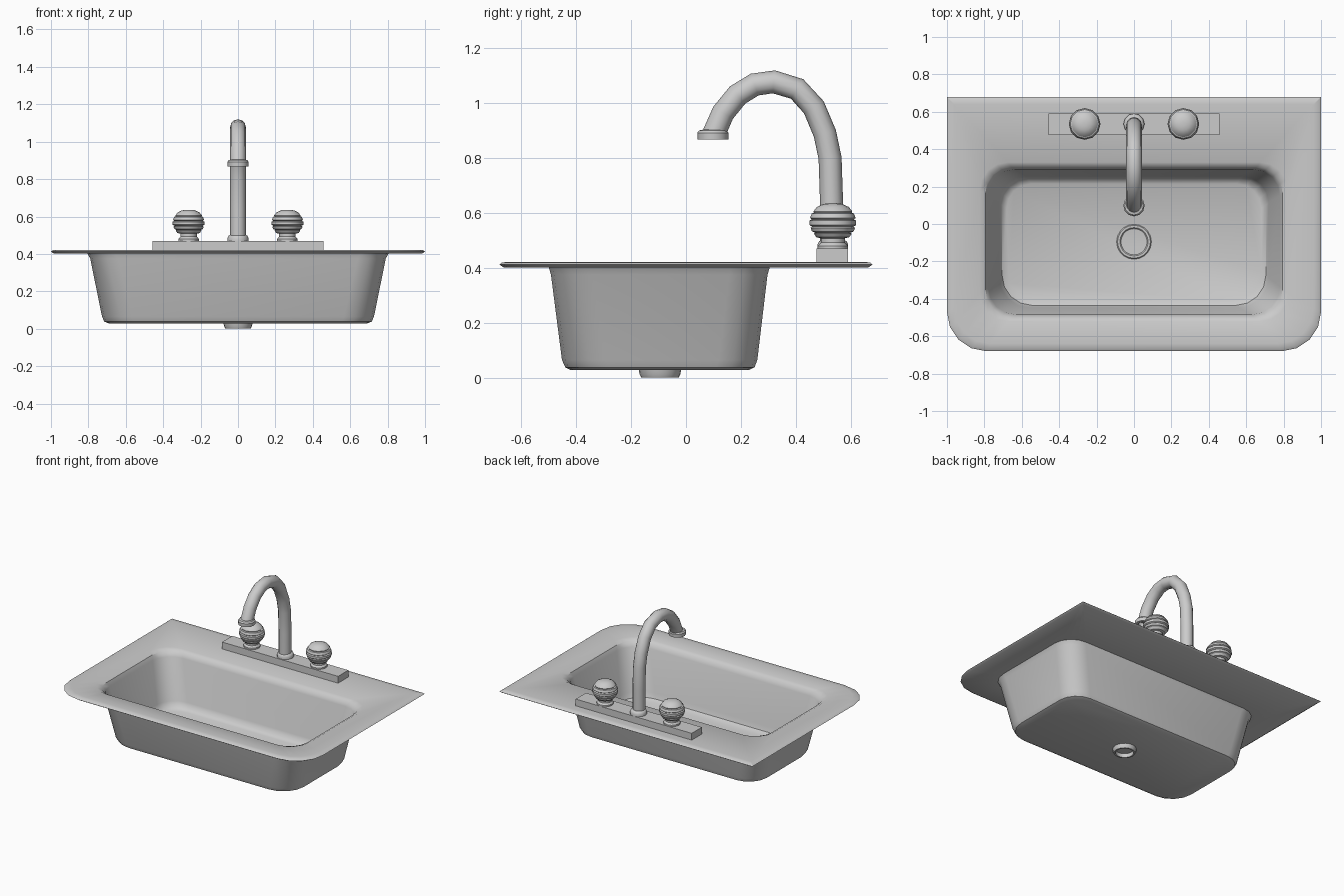
import bpy, math

if "Cube" in bpy.data.objects:
    bpy.data.objects.remove(bpy.data.objects["Cube"])


def make_object(name, verts, faces, angle=35):
    mesh = bpy.data.meshes.new(name)
    mesh.from_pydata(verts, [], faces)
    obj = bpy.data.objects.new(name, mesh)
    bpy.context.collection.objects.link(obj)
    bpy.ops.object.select_all(action='DESELECT')
    obj.select_set(True)
    bpy.context.view_layer.objects.active = obj
    bpy.ops.object.mode_set(mode='EDIT')
    bpy.ops.mesh.select_all(action='SELECT')
    bpy.ops.mesh.normals_make_consistent(inside=False)
    bpy.ops.object.mode_set(mode='OBJECT')
    if angle:
        bpy.ops.object.shade_smooth_by_angle(angle=math.radians(angle))
    return obj


def loft(name, rings, caps=True, closed=False, angle=35):
    n = len(rings[0])
    verts = [v for r in rings for v in r]
    last = len(rings) if closed else len(rings) - 1
    faces = []
    for i in range(last):
        a, b = i * n, ((i + 1) % len(rings)) * n
        for j in range(n):
            k = (j + 1) % n
            faces.append((a + j, a + k, b + k, b + j))
    if caps and not closed:
        faces.append(tuple(range(n)))
        faces.append(tuple(range(len(verts) - n, len(verts))))
    return make_object(name, verts, faces, angle)


def rounded_rect(x, y0, y1, rf, rb, z, seg=4):
    """Outline with separate front and back corner radii."""
    pts = []
    corners = [(x - rb, y1 - rb, rb, 0), (rb - x, y1 - rb, rb, 90),
               (rf - x, y0 + rf, rf, 180), (x - rf, y0 + rf, rf, 270)]
    for cx, cy, r, start in corners:
        for i in range(seg + 1):
            a = math.radians(start + 90 * i / seg)
            pts.append((cx + r * math.cos(a), cy + r * math.sin(a), z))
    return pts


def lathe(name, cx, cy, profile, sides=12, closed=False, angle=35):
    rings = [[(cx + r * math.cos(2 * math.pi * j / sides),
               cy + r * math.sin(2 * math.pi * j / sides), z)
              for j in range(sides)] for r, z in profile]
    return loft(name, rings, closed=closed, angle=angle)


# Basin and deck: one shell from inner floor, over the rim, to outer floor
loft("sink_basin", [rounded_rect(*s) for s in (
    (0.68, -0.41, 0.215, 0.15, 0.13, 0.040),
    (0.705, -0.435, 0.24, 0.16, 0.14, 0.055),
    (0.72, -0.447, 0.255, 0.16, 0.14, 0.090),
    (0.78, -0.485, 0.292, 0.15, 0.14, 0.375),
    (0.795, -0.50, 0.305, 0.15, 0.14, 0.405),
    (0.825, -0.52, 0.33, 0.15, 0.15, 0.420),
    (0.96, -0.64, 0.64, 0.19, 0.004, 0.422),
    (0.99, -0.67, 0.67, 0.21, 0.003, 0.420),
    (1.0, -0.68, 0.68, 0.21, 0.002, 0.412),
    (0.985, -0.665, 0.665, 0.20, 0.002, 0.402),
    (0.805, -0.50, 0.305, 0.15, 0.14, 0.402),
    (0.79, -0.492, 0.297, 0.15, 0.14, 0.375),
    (0.727, -0.452, 0.26, 0.16, 0.14, 0.065),
    (0.715, -0.44, 0.25, 0.16, 0.14, 0.038),
    (0.69, -0.42, 0.23, 0.15, 0.13, 0.028))])

# Drain ring in the floor and the outlet collar beneath
lathe("drain_ring", 0, -0.095,
      [(0.095, 0.038), (0.088, 0.046), (0.076, 0.046), (0.068, 0.038)],
      sides=20, closed=True)
lathe("drain_outlet", 0, -0.095,
      [(0.078, 0.032), (0.074, 0.012), (0.068, 0.0), (0.058, 0.0), (0.058, 0.032)],
      sides=20, closed=True)

# Faucet base plate
loft("faucet_plate", [[(-0.458, 0.475, z), (0.458, 0.475, z),
                       (0.458, 0.59, z), (-0.458, 0.59, z)] for z in (0.415, 0.47)])

# Ribbed ball handles on short necks
ball = [(0.055, 0.468), (0.055, 0.48), (0.044, 0.492), (0.044, 0.508),
        (0.06, 0.512), (0.069, 0.525), (0.064, 0.528),
        (0.076, 0.533), (0.081, 0.546), (0.075, 0.55),
        (0.085, 0.556), (0.085, 0.572), (0.077, 0.577),
        (0.083, 0.582), (0.077, 0.598), (0.069, 0.601),
        (0.071, 0.606), (0.058, 0.622), (0.035, 0.633), (0.012, 0.636)]
for side, x in (("left", -0.264), ("right", 0.264)):
    lathe(side + "_handle", x, 0.535, ball, sides=12, angle=32)

# Gooseneck spout swept along its side profile
path = [(0.53, 0.46), (0.53, 0.65), (0.525, 0.80), (0.506, 0.89), (0.466, 0.985),
        (0.405, 1.052), (0.32, 1.078), (0.25, 1.068), (0.188, 1.03),
        (0.135, 0.965), (0.10, 0.885)]
rings = []
for i, (y, z) in enumerate(path):
    p, q = path[max(i - 1, 0)], path[min(i + 1, len(path) - 1)]
    ty, tz = q[0] - p[0], q[1] - p[1]
    length = math.hypot(ty, tz)
    ny, nz = tz / length, -ty / length
    ring = []
    for j in range(12):
        a = 2 * math.pi * j / 12
        c, s = 0.042 * math.cos(a), 0.042 * math.sin(a)
        ring.append((s, y + c * ny, z + c * nz))
    rings.append(ring)
loft("spout", rings)

# Collars at the spout foot and tip
lathe("spout_foot_collar", 0, 0.535,
      [(0.056, 0.468), (0.056, 0.485), (0.05, 0.497), (0.042, 0.502)])
lathe("spout_tip_collar", 0, 0.098,
      [(0.036, 0.868), (0.056, 0.868), (0.057, 0.892), (0.05, 0.901), (0.036, 0.904)],
      closed=True)
